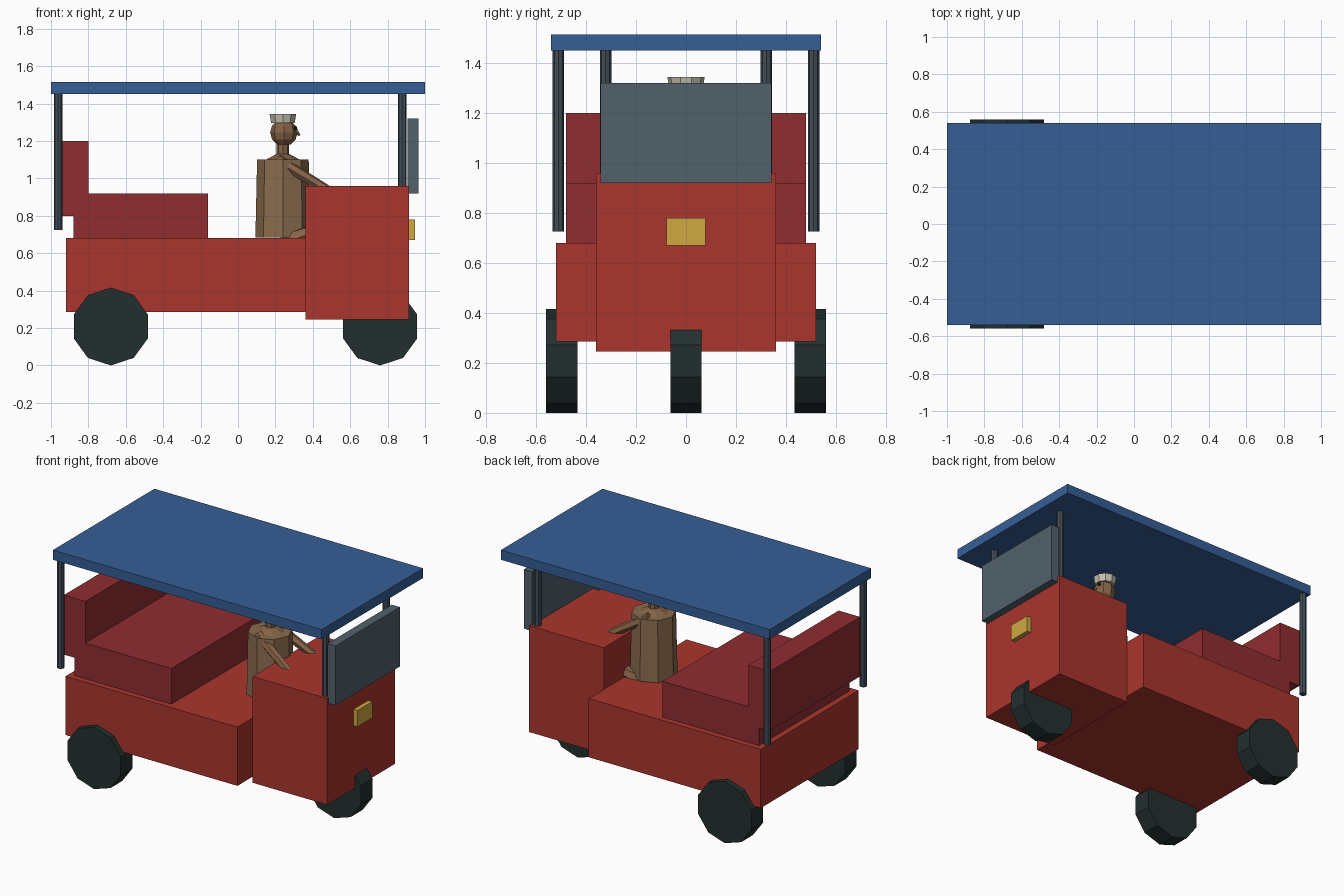
import bpy, bmesh, math
from mathutils import Vector, Matrix

cube = bpy.data.objects.get("Cube")
if cube:
    bpy.data.objects.remove(cube, do_unlink=True)


def material(name, r, g, b):
    """Flat colour given as 8-bit sRGB, stored as linear."""
    lin = [((c / 255 + 0.055) / 1.055) ** 2.4 for c in (r, g, b)] + [1.0]
    m = bpy.data.materials.new(name)
    m.use_nodes = True
    m.diffuse_color = lin
    m.node_tree.nodes["Principled BSDF"].inputs["Base Color"].default_value = lin
    return m


RED = material("red paint", 170, 53, 45)
SEAT = material("dark red upholstery", 144, 45, 48)
BLUE = material("blue canopy", 54, 94, 150)
RUBBER = material("black rubber", 35, 47, 47)
STEEL = material("grey steel", 66, 78, 88)
GLASS = material("grey glass", 82, 97, 107)
AMBER = material("amber lamp", 206, 168, 66)
SKIN = material("brown skin", 134, 99, 71)
SHIRT = material("tan shirt", 138, 108, 78)
CREAM = material("cream hat", 196, 190, 172)


def finish(name, bm, mat):
    mesh = bpy.data.meshes.new(name)
    bm.to_mesh(mesh)
    bm.free()
    mesh.materials.append(mat)
    obj = bpy.data.objects.new(name, mesh)
    bpy.context.collection.objects.link(obj)
    return obj


def box(name, xs, width, zs, mat):
    """Box centred on y = 0, from x and z ranges and a full width."""
    bm = bmesh.new()
    centre = Vector((sum(xs) / 2, 0, sum(zs) / 2))
    size = (xs[1] - xs[0], width, zs[1] - zs[0], 1)
    bmesh.ops.create_cube(bm, size=1, matrix=Matrix.Translation(centre) @ Matrix.Diagonal(size))
    return finish(name, bm, mat)


def rod(name, a, b, r1, r2, sides, mat):
    """Straight or tapered prism running from point a to point b."""
    a, b = Vector(a), Vector(b)
    d = b - a
    if abs(d.x) + abs(d.z) < 1e-6:
        turn = Matrix.Rotation(math.pi / 2, 4, "X")
    else:
        turn = Vector((0, 0, 1)).rotation_difference(d).to_matrix().to_4x4()
    bm = bmesh.new()
    bmesh.ops.create_cone(bm, cap_ends=True, segments=sides, radius1=r1, radius2=r2,
                          depth=d.length, matrix=Matrix.Translation((a + b) / 2) @ turn)
    return finish(name, bm, mat)


def ball(name, centre, r, mat, u=8, v=6):
    bm = bmesh.new()
    bmesh.ops.create_uvsphere(bm, u_segments=u, v_segments=v, radius=r,
                              matrix=Matrix.Translation(centre))
    return finish(name, bm, mat)


# Bodywork
box("rear_body", (-0.92, 0.36), 1.04, (0.285, 0.68), RED)
box("front_cab", (0.36, 0.915), 0.72, (0.245, 0.96), RED)
box("bench_seat", (-0.88, -0.16), 0.96, (0.68, 0.92), SEAT)
box("bench_backrest", (-0.96, -0.80), 0.96, (0.80, 1.20), SEAT)
box("canopy_roof", (-1.0, 1.0), 1.08, (1.45, 1.515), BLUE)
box("windscreen", (0.905, 0.965), 0.685, (0.92, 1.32), GLASS)
box("headlamp", (0.90, 0.945), 0.156, (0.67, 0.78), AMBER)

# Wheels: one at the front, two at the back
WHEEL_R, HALF = 0.208, 0.0625
for name, x, y in (("front_wheel", 0.76, 0), ("left_rear_wheel", -0.68, 0.497),
                   ("right_rear_wheel", -0.68, -0.497)):
    rod(name, (x, y - HALF, WHEEL_R), (x, y + HALF, WHEEL_R), WHEEL_R, WHEEL_R, 10, RUBBER)

# Driver's torso, neck, head and hat
DX = 0.24
rod("driver_torso", (DX, 0, 0.685), (DX, 0, 1.10), 0.147, 0.138, 8, SHIRT)
rod("driver_shoulders", (DX, 0, 1.10), (DX, 0, 1.13), 0.09, 0.035, 8, SKIN)
rod("driver_neck", (DX, 0, 1.12), (DX, 0, 1.19), 0.033, 0.033, 8, SKIN)
ball("driver_head", (DX + 0.005, 0, 1.245), 0.073, SKIN)
rod("driver_nose", (DX + 0.06, 0, 1.26), (DX + 0.09, 0, 1.23), 0.02, 0.006, 6, SKIN)
rod("driver_hat", (DX, 0, 1.295), (DX, 0, 1.345), 0.066, 0.075, 10, CREAM)

# Mirrored parts
for side, s in (("left", 1), ("right", -1)):
    rod(side + "_rear_post", (-0.962, s * 0.511, 0.725), (-0.962, s * 0.511, 1.46),
        0.023, 0.023, 8, STEEL)
    rod(side + "_front_post", (0.878, s * 0.322, 0.725), (0.878, s * 0.322, 1.46),
        0.023, 0.023, 8, STEEL)
    rod("driver_%s_arm" % side, (0.21, s * 0.09, 1.10), (0.49, s * 0.14, 0.93),
        0.032, 0.026, 6, SKIN)
    rod("driver_%s_leg" % side, (0.24, s * 0.09, 0.66), (0.42, s * 0.12, 0.72),
        0.045, 0.04, 6, SKIN)
    ball("driver_%s_eye" % side, (DX + 0.068, s * 0.027, 1.268), 0.011, RUBBER, 6, 4)
